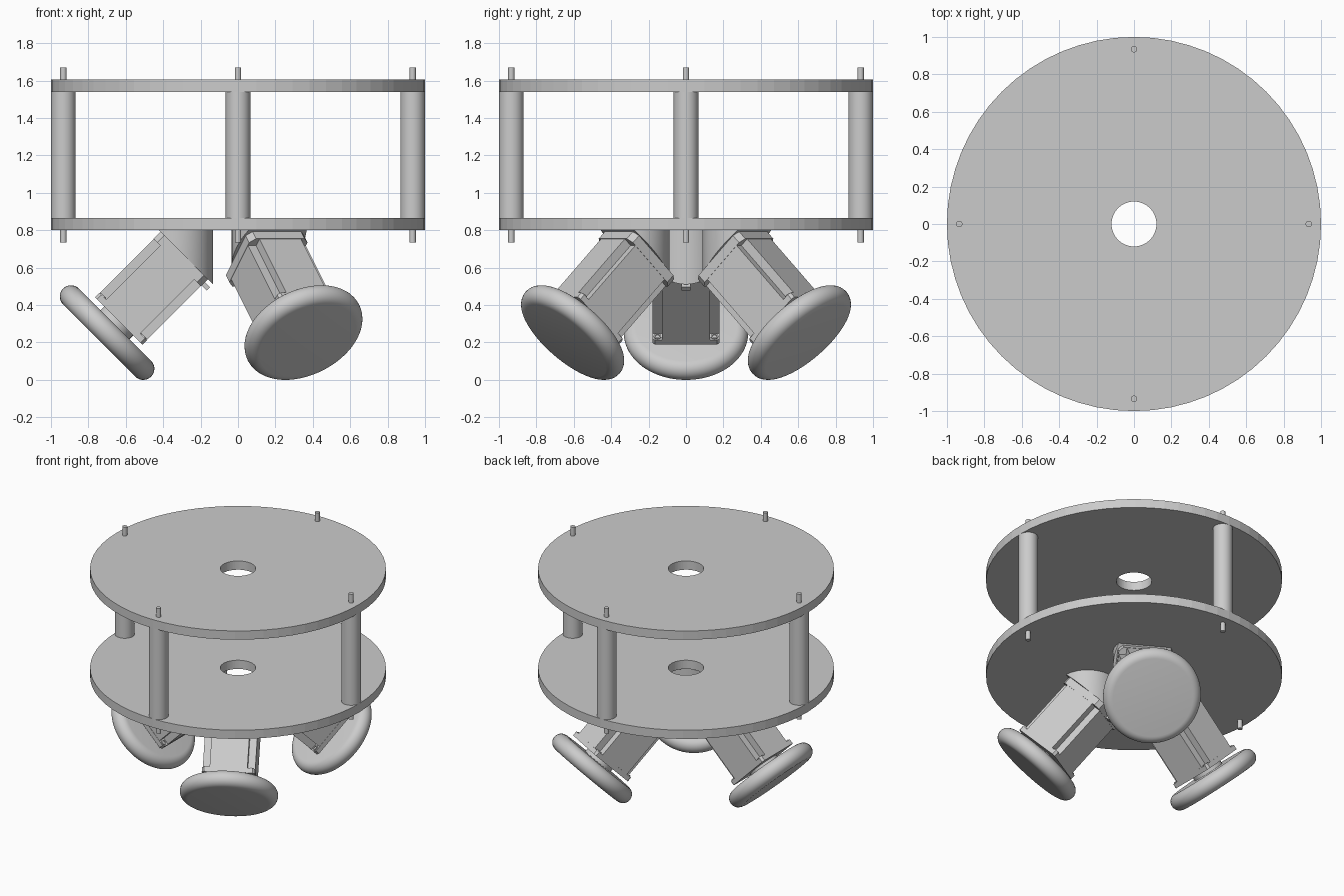
import bpy, bmesh
from math import pi, sin, cos, radians
from mathutils import Matrix, Vector

if "Cube" in bpy.data.objects:
    bpy.data.objects.remove(bpy.data.objects["Cube"])


def finish(name, bm, matrix=None, smooth=True):
    bmesh.ops.recalc_face_normals(bm, faces=bm.faces)
    me = bpy.data.meshes.new(name)
    bm.to_mesh(me)
    bm.free()
    ob = bpy.data.objects.new(name, me)
    bpy.context.collection.objects.link(ob)
    if matrix is not None:
        ob.matrix_world = matrix
    if smooth:
        bpy.ops.object.select_all(action='DESELECT')
        ob.select_set(True)
        bpy.context.view_layer.objects.active = ob
        bpy.ops.object.shade_smooth_by_angle(angle=radians(35))
    return ob


def lathe(name, profile, n=32, closed=False, matrix=None, smooth=True):
    """Revolve (radius, z) points round z; open profiles get end caps."""
    bm = bmesh.new()
    rings = [[bm.verts.new((r * cos(2 * pi * k / n), r * sin(2 * pi * k / n), z))
              for k in range(n)] for r, z in profile]
    pairs = list(zip(rings, rings[1:]))
    if closed:
        pairs.append((rings[-1], rings[0]))
    else:
        bm.faces.new(rings[0])
        bm.faces.new(rings[-1])
    for a, b in pairs:
        for k in range(n):
            j = (k + 1) % n
            bm.faces.new((a[k], a[j], b[j], b[k]))
    return finish(name, bm, matrix, smooth)


def prism(name, outline, z0, z1, matrix):
    bm = bmesh.new()
    face = bm.faces.new([bm.verts.new((x, y, z0)) for x, y in outline])
    ext = bmesh.ops.extrude_face_region(bm, geom=[face], use_keep_orig=True)
    for v in ext['geom']:
        if isinstance(v, bmesh.types.BMVert):
            v.co.z = z1
    return finish(name, bm, matrix, False)


def square(a, corner):
    """Square outline of half width a; corner points are given for the first quadrant."""
    pts = []
    for k in range(4):
        c, s = (1, 0, -1, 0)[k], (0, 1, 0, -1)[k]
        pts += [(c * x - s * y, s * x + c * y) for x, y in corner]
    return pts


# Two round deck plates with a centre hole
for name, z0, z1 in (("lower_plate", 0.80, 0.865), ("upper_plate", 1.54, 1.605)):
    lathe(name, [(0.12, z0), (1, z0), (1, z1), (0.12, z1)], 64, closed=True, smooth=False)

# Four standoff posts with threaded ends
for k in range(4):
    lathe(f"post_{k + 1}", [(0.017, 0.735), (0.017, 0.865), (0.066, 0.865), (0.066, 1.54),
                            (0.017, 1.54), (0.017, 1.67)], 32,
          matrix=Matrix.Translation((0.934 * cos(k * pi / 2), 0.934 * sin(k * pi / 2), 0)))

# Three tilted drive units; local +z runs from the wheel up to the motor's back
tilt = Matrix.Translation((-0.70, 0, 0.2525)) @ Matrix.Rotation(pi / 4, 4, 'Y')
R, r, BACK = 0.333, 0.06, 0.583
a, c = 0.178, 0.05
for k in range(3):
    turn = Matrix.Rotation(k * 2 * pi / 3, 4, 'Z')
    m = turn @ tilt
    tag = f"_{k + 1}"

    # Wheel with a full round rim and flat faces
    rim = [(R - r + r * cos(t), r * sin(t)) for t in (-pi / 2 + i * pi / 16 for i in range(17))]
    lathe("wheel" + tag, rim, 64, matrix=m)
    lathe("wheel_hub" + tag, [(0.11, 0.055), (0.11, 0.09)], matrix=m)

    # Motor: front flange, body with notched corners, chamfered end cap
    prism("motor_flange" + tag, square(0.18, [(0.18, 0.165), (0.165, 0.18)]), 0.088, 0.122, m)
    prism("motor_body" + tag, square(a, [(a, a - c), (a - c, a - c), (a - c, a)]), 0.122, 0.53, m)
    prism("motor_end_cap" + tag, square(0.18, [(0.18, 0.15), (0.15, 0.18)]), 0.53, BACK, m)

    # Mounting screws in the flange corners
    for i, (sx, sy) in enumerate(((1, 1), (-1, 1), (-1, -1), (1, -1))):
        lathe(f"flange_screw{tag}_{i + 1}",
              [(0.012, 0.12), (0.02, 0.12), (0.02, 0.128), (0.012, 0.128)], 16, closed=True,
              matrix=m @ Matrix.Translation((sx * 0.153, sy * 0.153, 0)))

    # Small cable connector on the motor's underside
    plug = [(0.17, -0.025), (0.217, -0.025), (0.217, 0.025), (0.17, 0.025)]
    prism("motor_connector" + tag, plug, 0.535, 0.56, m)

    # Upright round mount, cut at 45 degrees to seat on the motor's back
    bm = bmesh.new()
    bmesh.ops.create_cone(bm, cap_ends=True, segments=48, radius1=0.2, radius2=0.2, depth=0.5,
                          matrix=Matrix.Translation((-0.333, 0, 0.55)))
    cut = bmesh.ops.bisect_plane(bm, geom=bm.verts[:] + bm.edges[:] + bm.faces[:],
                                 plane_co=tilt @ Vector((0, 0, BACK)), plane_no=(1, 0, 1),
                                 clear_inner=True)
    bmesh.ops.holes_fill(bm, edges=[e for e in bm.edges if e.is_boundary])
    finish("motor_mount" + tag, bm, turn)
